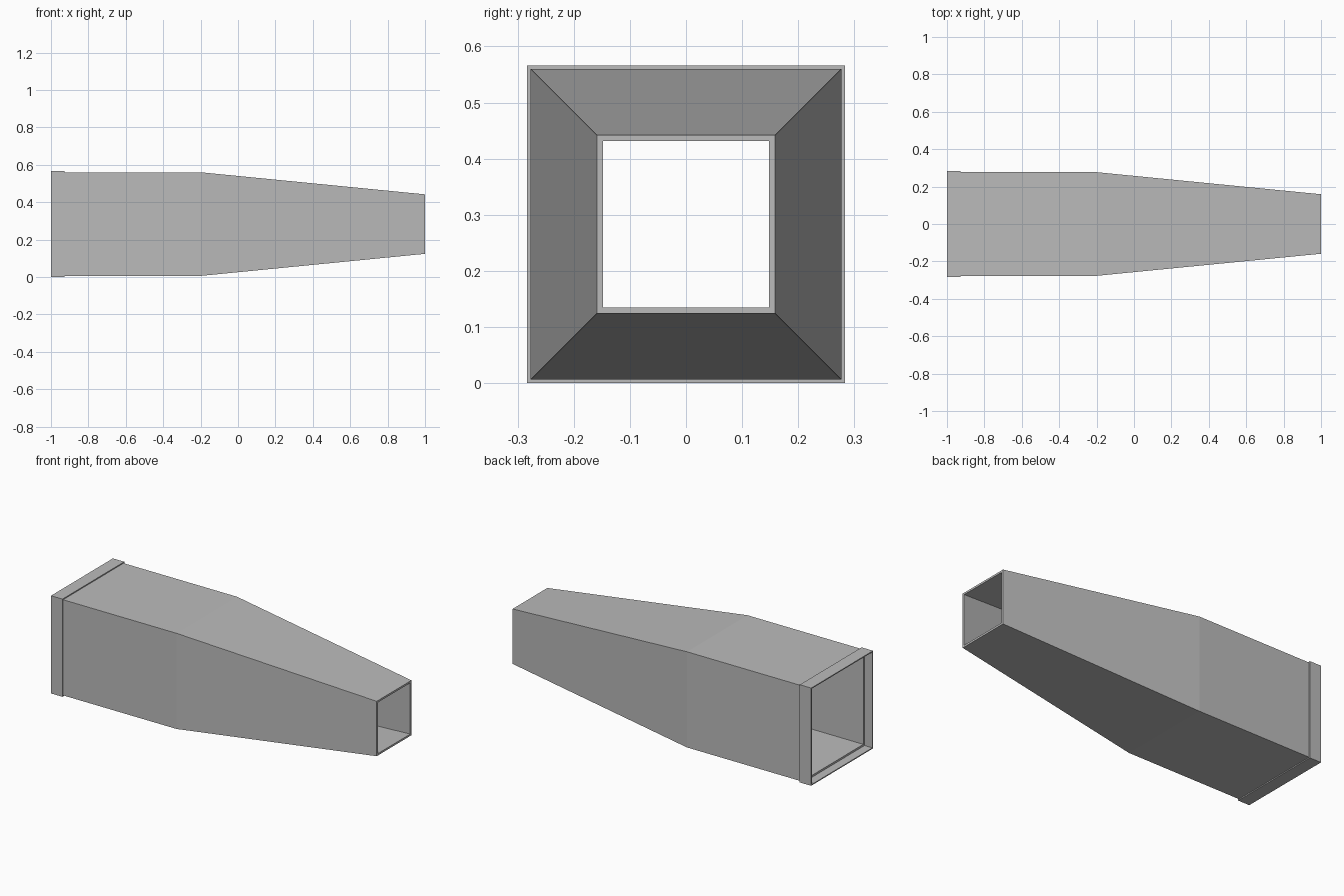
import bpy
import bmesh

cube = bpy.data.objects.get("Cube")
if cube:
    bpy.data.objects.remove(cube, do_unlink=True)

grey = bpy.data.materials.new("plain grey")
grey.use_nodes = True
colour = (0.5, 0.5, 0.5, 1)
grey.diffuse_color = colour
grey.node_tree.nodes["Principled BSDF"].inputs["Base Color"].default_value = colour

MID = 0.283  # height of the duct axis

# Wall section as (x, half width): outside from socket to tip, then back inside
section = [
    (-1.0, 0.283), (-0.927, 0.283), (-0.927, 0.277), (-0.2, 0.277), (1.0, 0.159),
    (1.0, 0.148), (-0.2, 0.266), (-0.95, 0.266), (-0.95, 0.277), (-1.0, 0.277),
]


def square_ring(bm, x, half):
    corners = [(-1, -1), (1, -1), (1, 1), (-1, 1)]
    return [bm.verts.new((x, half * y, MID + half * z)) for y, z in corners]


# Loft square rings along the closed wall section
bm = bmesh.new()
rings = [square_ring(bm, x, half) for x, half in section]
for a, b in zip(rings, rings[1:] + rings[:1]):
    for i in range(4):
        j = (i + 1) % 4
        bm.faces.new((a[i], a[j], b[j], b[i]))
bmesh.ops.recalc_face_normals(bm, faces=bm.faces)

mesh = bpy.data.meshes.new("tapered_square_duct")
bm.to_mesh(mesh)
bm.free()
mesh.materials.append(grey)
duct = bpy.data.objects.new("tapered_square_duct", mesh)
bpy.context.collection.objects.link(duct)
